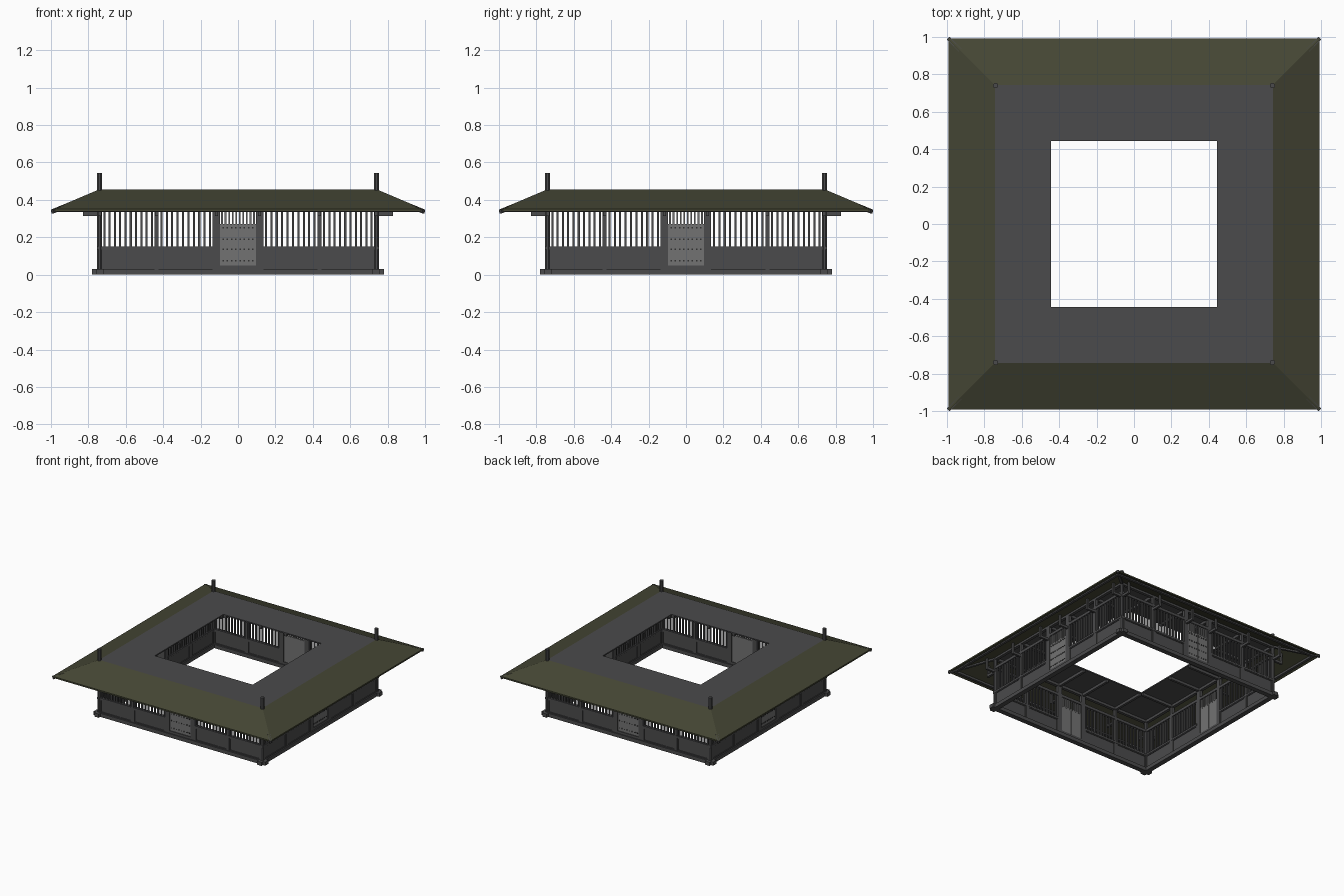
import bpy, bmesh, math
from mathutils import Matrix, Vector

cube = bpy.data.objects.get("Cube")
if cube:
    bpy.data.objects.remove(cube, do_unlink=True)


def material(name, r, g, b):
    m = bpy.data.materials.new(name)
    m.use_nodes = True
    m.diffuse_color = (r, g, b, 1)
    m.node_tree.nodes["Principled BSDF"].inputs["Base Color"].default_value = (r, g, b, 1)
    return m


WOOD = material("dark grey wood", 0.07, 0.07, 0.072)
ROOF = material("olive roof", 0.058, 0.06, 0.034)
DOOR = material("pale grey door", 0.17, 0.17, 0.17)
IRON = material("black iron", 0.03, 0.03, 0.03)

W = 0.74            # wall line
POSTS = (-W, -0.435, -0.115, 0.115, 0.435, W)


def finish(name, bm, mat):
    bmesh.ops.recalc_face_normals(bm, faces=bm.faces)
    mesh = bpy.data.meshes.new(name)
    bm.to_mesh(mesh)
    bm.free()
    mesh.materials.append(mat)
    ob = bpy.data.objects.new(name, mesh)
    bpy.context.collection.objects.link(ob)
    return ob


def four_sides(name, mat, boxes):
    """Boxes are (x0, x1, out0, out1, z0, z1) on the front wall, repeated on all sides."""
    bm = bmesh.new()
    for turn in range(4):
        rot = Matrix.Rotation(turn * math.pi / 2, 4, "Z")
        for x0, x1, o0, o1, z0, z1 in boxes:
            mid = Vector(((x0 + x1) / 2, -(o0 + o1) / 2, (z0 + z1) / 2))
            size = Matrix.Diagonal((x1 - x0, o1 - o0, z1 - z0, 1))
            bmesh.ops.create_cube(bm, size=1, matrix=rot @ Matrix.Translation(mid) @ size)
    return finish(name, bm, mat)


def square_ring(name, mat, profile):
    """Sweep a closed (distance, height) profile round a square."""
    bm = bmesh.new()
    corners = [[bm.verts.new((sx * d, sy * d, z)) for d, z in profile]
               for sx, sy in ((-1, -1), (1, -1), (1, 1), (-1, 1))]
    n = len(profile)
    for c in range(4):
        a, b = corners[c], corners[(c + 1) % 4]
        for i in range(n):
            j = (i + 1) % n
            bm.faces.new((a[i], b[i], b[j], a[j]))
    return finish(name, bm, mat)


# Roof: sloping skirt, flat inner ring and eave board
square_ring("roof_skirt", ROOF, [(0.742, 0.456), (0.992, 0.35), (0.992, 0.338), (0.742, 0.446)])
square_ring("roof_terrace", WOOD, [(0.445, 0.456), (0.742, 0.456), (0.742, 0.446), (0.445, 0.446)])
square_ring("eave_board", WOOD, [(0.945, 0.352), (0.965, 0.346), (0.965, 0.335), (0.945, 0.335)])

# Hip rafters under the roof corners
bm = bmesh.new()
for k in range(4):
    a = math.pi / 4 + k * math.pi / 2
    out = Vector((math.cos(a), math.sin(a), 0))
    p = out * W * math.sqrt(2) + Vector((0, 0, 0.44))
    q = out * 0.992 * math.sqrt(2) + Vector((0, 0, 0.338))
    d = q - p
    rot = d.to_track_quat("X", "Z").to_matrix().to_4x4()
    bmesh.ops.create_cube(bm, size=1, matrix=Matrix.Translation((p + q) / 2) @ rot
                          @ Matrix.Diagonal((d.length, 0.02, 0.02, 1)))
finish("hip_rafters", bm, WOOD)

# Tall octagonal corner posts
bm = bmesh.new()
for sx in (-1, 1):
    for sy in (-1, 1):
        m = Matrix.Translation((sx * W, sy * W, 0.2725)) @ Matrix.Rotation(math.pi / 8, 4, "Z")
        bmesh.ops.create_cone(bm, cap_ends=True, segments=8, radius1=0.015, radius2=0.015,
                              depth=0.545, matrix=m)
finish("corner_posts", bm, WOOD)

# Wall posts and wide door jambs
posts = []
for x in POSTS[1:-1]:
    w = 0.011 if abs(x) > 0.2 else 0.02
    posts.append((x - w, x + w, W - 0.012, W + 0.012, 0.01, 0.446))
four_sides("wall_posts", WOOD, posts)

# Crossing sills and horizontal rails
four_sides("sill_beams", WOOD, [(-0.78, 0.78, 0.72, 0.76, 0.0, 0.03)])
four_sides("upper_beams", WOOD, [(-W, W, W - 0.012, W + 0.012, 0.342, 0.365),
                                 (-W, W, W - 0.012, W + 0.012, 0.425, 0.446)])
four_sides("middle_rails", WOOD, [(s - 0.31, s + 0.31, W - 0.013, W + 0.013, 0.136, 0.152)
                                  for s in (-0.443, 0.443)])

# Bays between posts: recessed panels, trim and vertical bars
panels, trim, bars = [], [], []
for a, b in zip(POSTS, POSTS[1:]):
    if a < 0 < b:
        continue
    panels.append((a, b, W - 0.005, W + 0.005, 0.03, 0.14))
    lo = a + (0.02 if abs(a) < 0.2 else 0.011)
    hi = b - (0.02 if abs(b) < 0.2 else 0.011)
    for x0, x1, z0, z1 in ((lo, hi, 0.03, 0.037), (lo, hi, 0.13, 0.137),
                           (lo, lo + 0.008, 0.03, 0.137), (hi - 0.008, hi, 0.03, 0.137)):
        trim.append((x0, x1, W - 0.01, W + 0.01, z0, z1))
    count = 10
    for i in range(count):
        x = lo + (hi - lo) * (i + 0.5) / count
        bars.append((x - 0.0055, x + 0.0055, W - 0.006, W + 0.006, 0.15, 0.345))
four_sides("lower_panels", WOOD, panels)
four_sides("panel_trim", WOOD, trim)
four_sides("window_bars", WOOD, bars)

# Bracket arms outside and tie beams under the terrace
arms, ties = [], []
for x in POSTS:
    arms.append((x - 0.009, x + 0.009, W - 0.01, 0.83, 0.315, 0.335))
    arms.append((x - 0.008, x + 0.008, 0.815, 0.83, 0.33, 0.41))
    if abs(x) < 0.5:
        ties.append((x - 0.01, x + 0.01, 0.45, W, 0.424, 0.446))
four_sides("bracket_arms", WOOD, arms)
four_sides("tie_beams", WOOD, ties)

# Doors, with a threshold, a lintel and a barred light above
four_sides("door_threshold", WOOD, [(-0.1, 0.1, W - 0.012, W + 0.012, 0.03, 0.05)])
four_sides("doors", DOOR, [(s - 0.047, s + 0.047, W - 0.006, W + 0.006, 0.05, 0.265)
                           for s in (-0.048, 0.048)])
light = [(-0.096, 0.096, W - 0.007, W + 0.007, 0.262, 0.27)]
for i in range(10):
    x = -0.0855 + 0.019 * i
    light.append((x - 0.0045, x + 0.0045, W - 0.005, W + 0.005, 0.265, 0.345))
four_sides("door_light_bars", DOOR, light)

# Rows of door studs
studs = []
for z in (0.075, 0.135, 0.19, 0.25):
    for i in range(8):
        x = -0.08 + 0.16 * i / 7
        studs.append((x - 0.004, x + 0.004, W + 0.004, W + 0.01, z - 0.004, z + 0.004))
four_sides("door_studs", IRON, studs)
